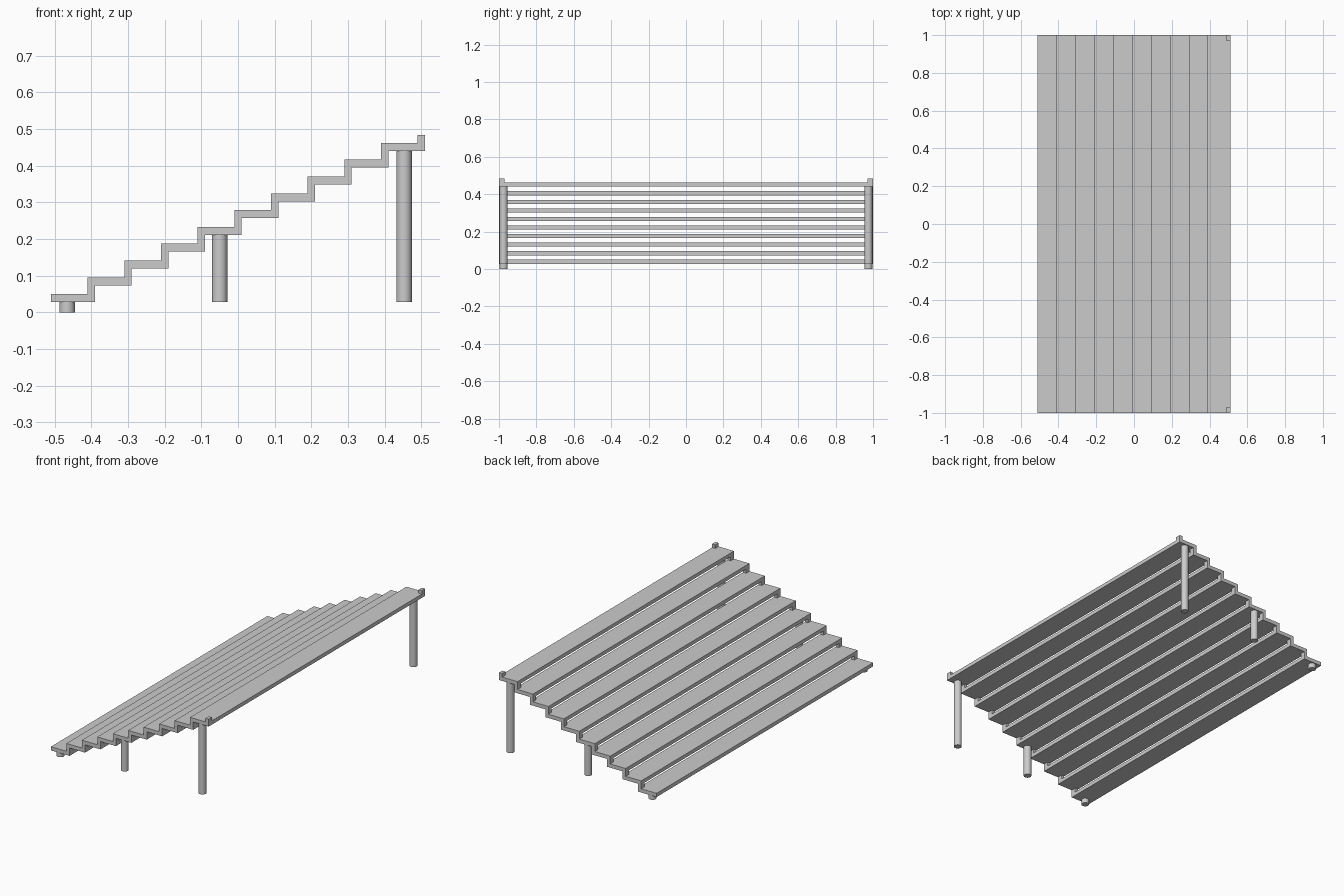
import bpy
import math

if "Cube" in bpy.data.objects:
    bpy.data.objects.remove(bpy.data.objects["Cube"])

STEPS = 10
RUN = 0.1          # horizontal spacing of treads
RISE = 0.0458      # vertical spacing of treads
THICK = 0.022      # tread thickness
DEPTH = 0.12       # tread depth
BASE = 0.028       # underside of the lowest tread


def box(name, x0, x1, y0, y1, z0, z1):
    bpy.ops.mesh.primitive_cube_add(
        size=1, location=((x0 + x1) / 2, (y0 + y1) / 2, (z0 + z1) / 2))
    ob = bpy.context.object
    ob.name = name
    ob.scale = (x1 - x0, y1 - y0, z1 - z0)
    bpy.ops.object.transform_apply(location=False, rotation=False, scale=True)
    return ob


def leg(name, x, y, z0, z1):
    bpy.ops.mesh.primitive_cylinder_add(
        vertices=32, radius=0.021, depth=z1 - z0, location=(x, y, (z0 + z1) / 2))
    ob = bpy.context.object
    ob.name = name
    bpy.ops.object.shade_smooth_by_angle(angle=math.radians(35))
    return ob


# Treads, each with a small spacer block on both rear corners
for i in range(STEPS):
    x0 = -0.51 + RUN * i
    x1 = x0 + DEPTH
    z0 = BASE + RISE * i
    z1 = z0 + THICK
    box(f"tread_{i + 1}", x0, x1, -1, 1, z0, z1)
    top = BASE + RISE * (i + 1) if i < STEPS - 1 else z1 + 0.021
    for side, tag in ((-1, "front"), (1, "back")):
        ya, yb = sorted((side * 0.97, side * 1.0))
        box(f"{tag}_spacer_{i + 1}", x1 - 0.02, x1, ya, yb, z1, top)

# Round legs: short foot, middle leg, tall leg on each side
for side, tag in ((-1, "front"), (1, "back")):
    y = side * 0.975
    leg(f"{tag}_foot", -0.466, y, 0, BASE)
    leg(f"{tag}_middle_leg", -0.05, y, BASE, BASE + RISE * 4)
    leg(f"{tag}_tall_leg", 0.453, y, BASE, BASE + RISE * 9)
